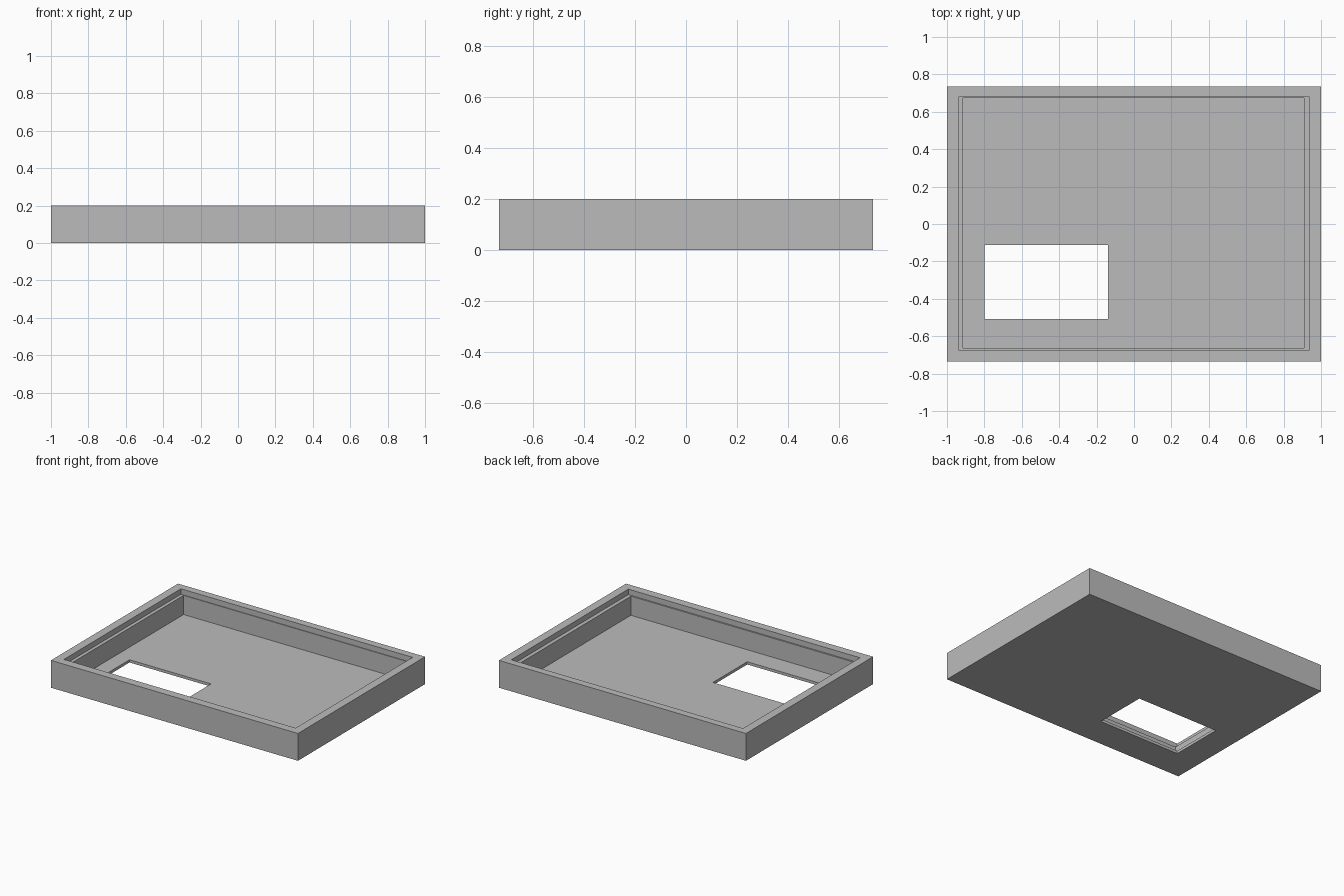
import bpy
import bmesh

if "Cube" in bpy.data.objects:
    bpy.data.objects.remove(bpy.data.objects["Cube"])

grey = bpy.data.materials.new("plain grey")
grey.diffuse_color = (0.5, 0.5, 0.5, 1)
grey.use_nodes = True
grey.node_tree.nodes["Principled BSDF"].inputs["Base Color"].default_value = grey.diffuse_color

# Rectangles as (x min, x max, y min, y max)
OUTER = (-1.0, 1.0, -0.735, 0.735)
RECESS = (-0.938, 0.938, -0.673, 0.68)
CAVITY = (-0.913, 0.91, -0.662, 0.675)
WINDOW = (-0.80, -0.14, -0.508, -0.112)
FLOOR, LEDGE, RIM = 0.02, 0.16, 0.2

# Successive loops: outside wall, rim, stepped ledge, cavity, floor, window
LOOPS = [(OUTER, 0), (OUTER, RIM), (RECESS, RIM), (RECESS, LEDGE),
         (CAVITY, LEDGE), (CAVITY, FLOOR), (WINDOW, FLOOR), (WINDOW, 0)]


def rect_loop(bm, rect, z):
    x0, x1, y0, y1 = rect
    return [bm.verts.new((x, y, z))
            for x, y in ((x0, y0), (x1, y0), (x1, y1), (x0, y1))]


# Tray: bridge every loop to the next, closing back at the underside
bm = bmesh.new()
rings = [rect_loop(bm, r, z) for r, z in LOOPS]
for a, b in zip(rings, rings[1:] + rings[:1]):
    for i in range(4):
        j = (i + 1) % 4
        bm.faces.new((a[i], a[j], b[j], b[i]))
bmesh.ops.recalc_face_normals(bm, faces=bm.faces)

mesh = bpy.data.meshes.new("tray")
bm.to_mesh(mesh)
bm.free()
mesh.materials.append(grey)
tray = bpy.data.objects.new("tray", mesh)
bpy.context.collection.objects.link(tray)
